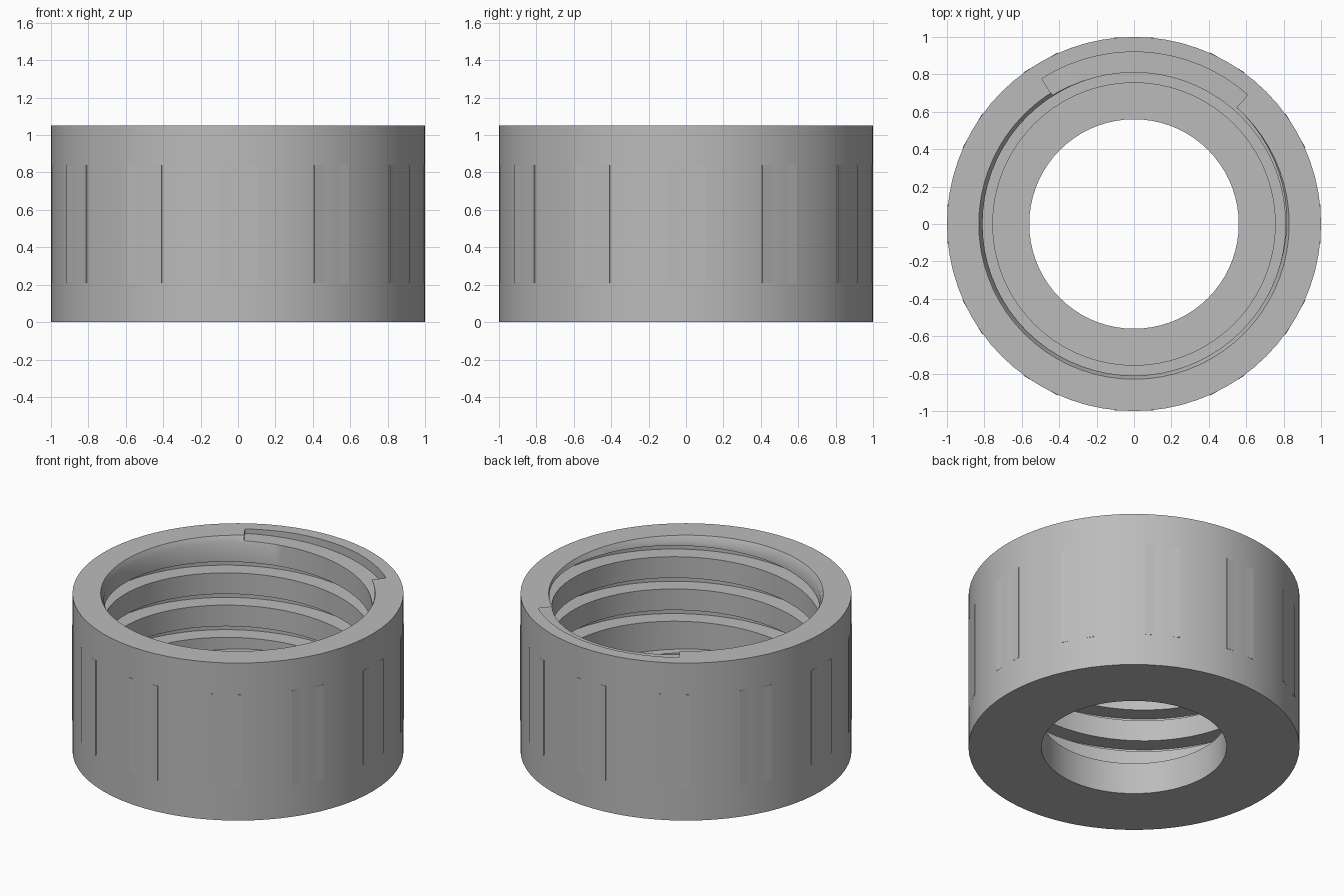
import bpy, bmesh, math
from mathutils import Matrix, Vector

if "Cube" in bpy.data.objects:
    bpy.data.objects.remove(bpy.data.objects["Cube"], do_unlink=True)

SEGMENTS = 72
HEIGHT = 1.05

grey = bpy.data.materials.new("mid grey")
grey.use_nodes = True
grey.diffuse_color = (0.5, 0.5, 0.5, 1)
grey.node_tree.nodes["Principled BSDF"].inputs["Base Color"].default_value = (0.5, 0.5, 0.5, 1)


def make_object(name, bm):
    bmesh.ops.recalc_face_normals(bm, faces=bm.faces[:])
    mesh = bpy.data.meshes.new(name)
    bm.to_mesh(mesh)
    bm.free()
    mesh.materials.append(grey)
    obj = bpy.data.objects.new(name, mesh)
    bpy.context.collection.objects.link(obj)
    return obj


def skin(bm, rings, closed):
    """Join equal rings of vertices with quads."""
    n = len(rings[0])
    pairs = list(zip(rings, rings[1:]))
    if closed:
        pairs.append((rings[-1], rings[0]))
    for a, b in pairs:
        for i in range(n):
            j = (i + 1) % n
            bm.faces.new((a[i], a[j], b[j], b[i]))
    if not closed:
        bm.faces.new(rings[0])
        bm.faces.new(rings[-1])


def ring(bm, profile, angle, lift=0.0):
    return [bm.verts.new((r * math.cos(angle), r * math.sin(angle), z + lift))
            for r, z in profile]


def activate(obj):
    bpy.ops.object.select_all(action="DESELECT")
    obj.select_set(True)
    bpy.context.view_layer.objects.active = obj


# Cap body: turned profile with through hole, floor, step and bore
body_profile = [(0.56, 0), (1, 0), (1, HEIGHT), (0.83, HEIGHT), (0.81, 1.01),
                (0.81, 0.3), (0.755, 0.3), (0.755, 0.21), (0.56, 0.21)]
bm = bmesh.new()
skin(bm, [ring(bm, body_profile, math.tau * i / SEGMENTS) for i in range(SEGMENTS)], True)
body = make_object("cap_body", bm)

# Screw thread: square groove wound up the bore, breaking out of the top rim
PITCH, TURNS, GROOVE = 0.215, 3.1, 0.074
END_ANGLE, END_Z = math.radians(122.4), 1.02
groove_profile = [(0.78, 0), (0.92, 0), (0.92, GROOVE), (0.78, GROOVE)]
steps = int(TURNS * SEGMENTS)
bm = bmesh.new()
rings = []
for i in range(steps + 1):
    back = (steps - i) / SEGMENTS
    rings.append(ring(bm, groove_profile, END_ANGLE - math.tau * back, END_Z - PITCH * back))
skin(bm, rings, False)
cutter = make_object("thread_cutter", bm)
cutter.hide_render = True

cut = body.modifiers.new("thread", "BOOLEAN")
cut.operation = "DIFFERENCE"
cut.solver = "EXACT"
cut.object = cutter
activate(body)
bpy.ops.object.modifier_apply(modifier=cut.name)
bpy.data.objects.remove(cutter, do_unlink=True)
bpy.ops.object.shade_smooth_by_angle(angle=math.radians(30))

# Twelve flat grip pads, barely proud of the wall at their edges
PAD_OUT, PAD_DEPTH, PAD_WIDTH = 0.998, 0.05, 0.21
PAD_LOW, PAD_HIGH = 0.21, 0.84
for k in range(12):
    bm = bmesh.new()
    place = (Matrix.Rotation(math.tau * k / 12, 4, "Z")
             @ Matrix.Translation(Vector((PAD_OUT - PAD_DEPTH / 2, 0, (PAD_LOW + PAD_HIGH) / 2)))
             @ Matrix.Diagonal((PAD_DEPTH, PAD_WIDTH, PAD_HIGH - PAD_LOW, 1)))
    bmesh.ops.create_cube(bm, size=1, matrix=place)
    make_object(f"grip_pad_{k + 1}", bm)
